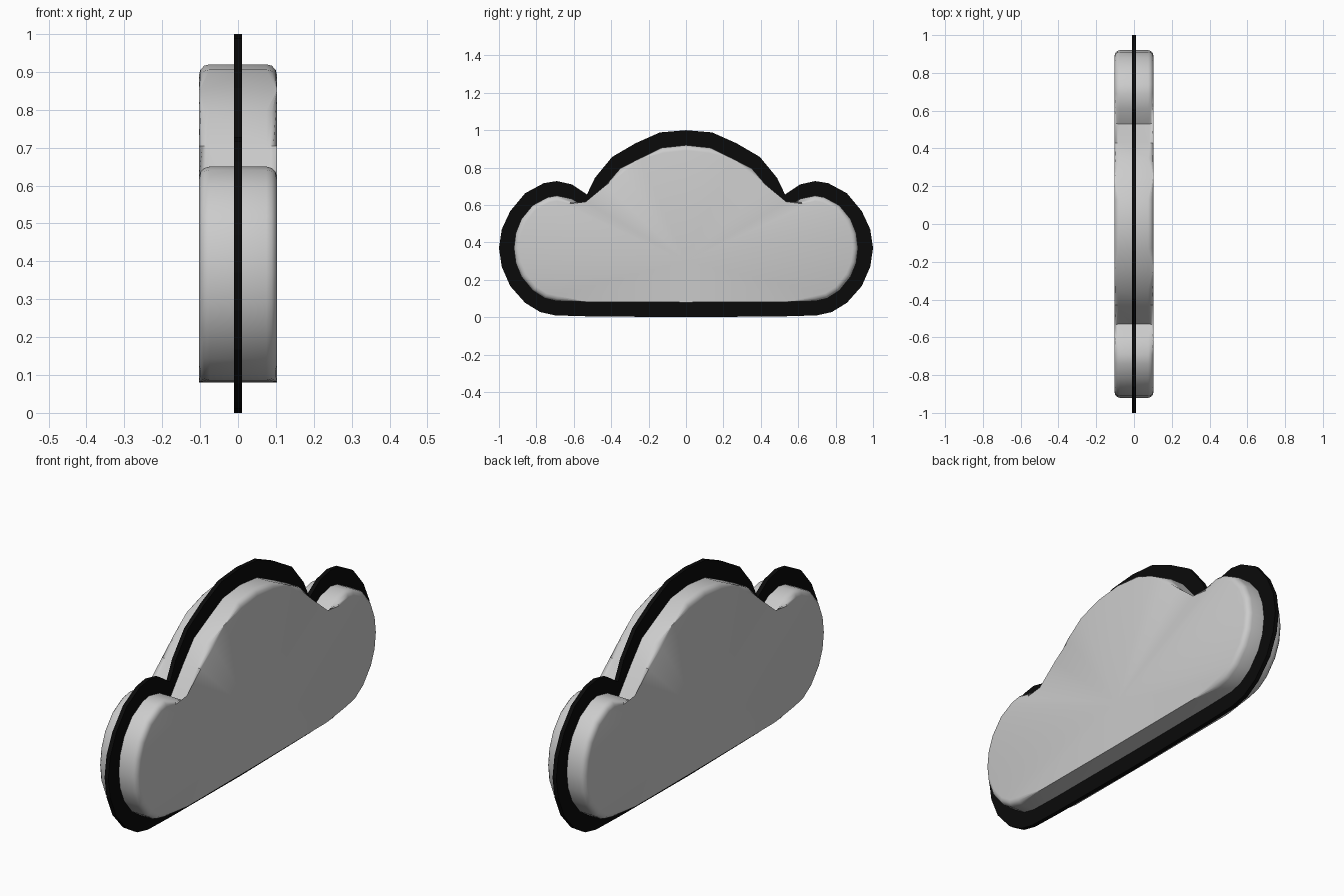
import bpy, bmesh, math

if "Cube" in bpy.data.objects:
    bpy.data.objects.remove(bpy.data.objects["Cube"])

# Right half of each outline as (y, z), from top centre round to the bottom
OUTER = [(0, 1.0), (0.14, 0.988), (0.27, 0.93), (0.395, 0.857), (0.487, 0.745),
         (0.53, 0.655), (0.61, 0.71), (0.69, 0.728), (0.76, 0.717), (0.86, 0.663),
         (0.94, 0.567), (0.985, 0.47), (1.0, 0.37), (0.985, 0.27), (0.94, 0.167),
         (0.86, 0.077), (0.78, 0.028), (0.70, 0.01), (0.53, 0.005), (0, 0)]
INNER = [(0, 0.92), (0.13, 0.906), (0.245, 0.85), (0.35, 0.797), (0.43, 0.705),
         (0.53, 0.58), (0.61, 0.633), (0.69, 0.65), (0.74, 0.641), (0.82, 0.598),
         (0.88, 0.525), (0.91, 0.45), (0.92, 0.37), (0.91, 0.29), (0.88, 0.217),
         (0.82, 0.143), (0.755, 0.101), (0.69, 0.086), (0.53, 0.082), (0, 0.08)]


def slab(name, half, depth, centre_z):
    """Mirror a half outline and extrude it in x, with fan-shaped faces."""
    loop = half + [(-y, z) for y, z in reversed(half[1:-1])]
    n = len(loop)
    bm = bmesh.new()
    front = [bm.verts.new((depth, y, z)) for y, z in loop]
    back = [bm.verts.new((-depth, y, z)) for y, z in loop]
    bm.faces.new(front)
    bm.faces.new(back[::-1])
    for i in range(n):
        j = (i + 1) % n
        bm.faces.new((front[i], back[i], back[j], front[j]))
    rims = [e for e in bm.edges if abs(e.verts[0].co.x - e.verts[1].co.x) < 1e-6]
    if depth > 0.05:
        # rounded rim on both flat sides
        bmesh.ops.bevel(bm, geom=rims, offset=0.028, offset_type='OFFSET',
                        segments=3, profile=0.5, affect='EDGES')
    caps = [f for f in bm.faces if len(f.verts) > 10]
    for f in caps:
        x = f.verts[0].co.x
        mid = bmesh.ops.poke(bm, faces=[f])['verts'][0]
        mid.co = (x, 0, centre_z)
    bmesh.ops.recalc_face_normals(bm, faces=bm.faces)
    mesh = bpy.data.meshes.new(name)
    bm.to_mesh(mesh)
    bm.free()
    ob = bpy.data.objects.new(name, mesh)
    bpy.context.collection.objects.link(ob)
    return ob


# Puffy grey cloud body
body = slab("cloud_body", INNER, 0.103, 0.3)
bpy.context.view_layer.objects.active = body
body.select_set(True)
bpy.ops.object.shade_smooth_by_angle(angle=math.radians(50))

# Thin black outline plate
outline = slab("cloud_outline", OUTER, 0.01, 0.3)
black = bpy.data.materials.new("black")
black.diffuse_color = (0.003, 0.003, 0.003, 1)
black.use_nodes = True
black.node_tree.nodes["Principled BSDF"].inputs["Base Color"].default_value = black.diffuse_color
outline.data.materials.append(black)
